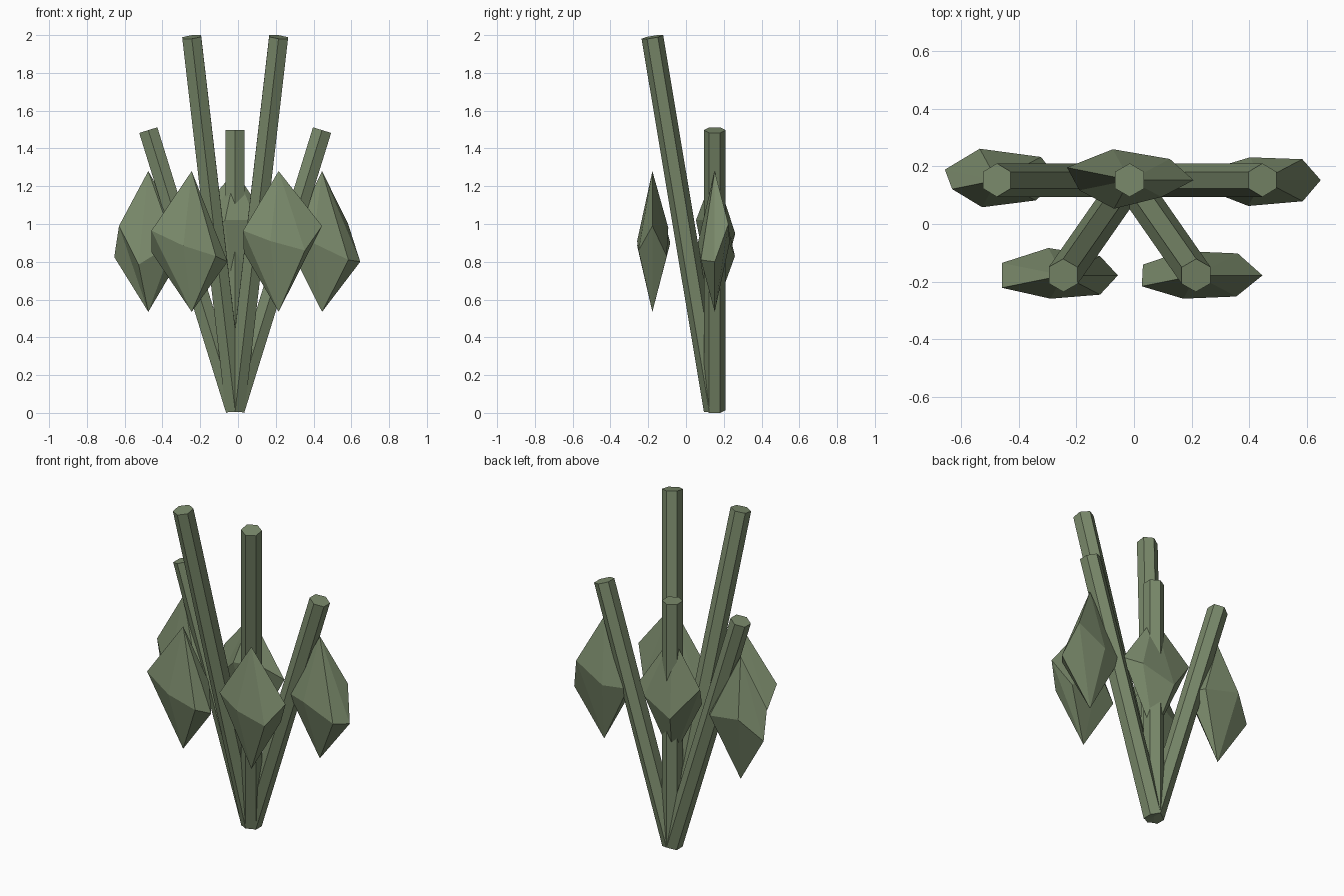
import bpy, bmesh, math
from mathutils import Vector

if "Cube" in bpy.data.objects:
    bpy.data.objects.remove(bpy.data.objects["Cube"])

green = bpy.data.materials.new("moss green")
green.diffuse_color = (0.195, 0.253, 0.147, 1)
green.use_nodes = True
green.node_tree.nodes["Principled BSDF"].inputs["Base Color"].default_value = green.diffuse_color


def make_object(name, bm):
    bmesh.ops.recalc_face_normals(bm, faces=bm.faces)
    mesh = bpy.data.meshes.new(name)
    bm.to_mesh(mesh)
    bm.free()
    mesh.materials.append(green)
    bpy.context.collection.objects.link(bpy.data.objects.new(name, mesh))


def make_stem(name, base, tip, radius=0.058):
    """Six-sided rod with ends cut square to its axis."""
    base, tip = Vector(base), Vector(tip)
    turn = Vector((0, 0, 1)).rotation_difference(tip - base)
    ring = [turn @ Vector((radius * math.sin(i * math.pi / 3),
                           radius * math.cos(i * math.pi / 3), 0)) for i in range(6)]
    bm = bmesh.new()
    low = [bm.verts.new(base + p) for p in ring]
    high = [bm.verts.new(tip + p) for p in ring]
    bm.faces.new(low)
    bm.faces.new(high)
    for i in range(6):
        j = (i + 1) % 6
        bm.faces.new((low[i], low[j], high[j], high[i]))
    make_object(name, bm)


def make_leaf(name, x, y, spread, heights):
    """Flattened seven-sided double pyramid with an uneven waist."""
    bm = bmesh.new()
    top = bm.verts.new((x, y, 1.28))
    bottom = bm.verts.new((x, y, 0.535))
    waist = []
    for i, (s, z) in enumerate(zip(spread, heights)):
        a = i * math.tau / 7
        waist.append(bm.verts.new((x + 0.215 * s * math.cos(a), y + 0.09 * s * math.sin(a), z)))
    for i in range(7):
        j = (i + 1) % 7
        bm.faces.new((waist[i], waist[j], top))
        bm.faces.new((waist[j], waist[i], bottom))
    make_object(name, bm)


# name, x, y, stem top, waist spread, waist heights
shoots = [
    ("front_left", -0.245, -0.178, 1.99,
     (.88, .95, 1.08, 1.1, 1.1, .92, .95), (.80, .95, .90, .85, .965, .885, .83)),
    ("front_right", 0.215, -0.178, 1.99,
     (1.07, 1.08, .96, .95, .97, .92, 1.04), (.99, .83, .98, .85, .965, .91, .86)),
    ("back_left", -0.475, 0.152, 1.497,
     (1.0, 1.14, 1.24, .93, .8, 1.07, 1.0), (.90, .91, .95, .825, .99, .785, .90)),
    ("back_middle", -0.015, 0.152, 1.497,
     (1.03, 1.04, 1.22, 1.12, .9, 1.13, .83), (.95, .91, .83, 1.03, .90, 1.02, 1.02)),
    ("back_right", 0.445, 0.152, 1.497,
     (.94, 1.03, .9, .95, .95, 1.02, 1.04), (.80, 1.0, .90, .90, .90, .90, .81)),
]

# All stems fan out from one root point
for name, x, y, top, spread, heights in shoots:
    make_stem(name + "_stem", (-0.015, 0.152, 0.015), (x, y, top))
    make_leaf(name + "_leaf", x, y, spread, heights)
